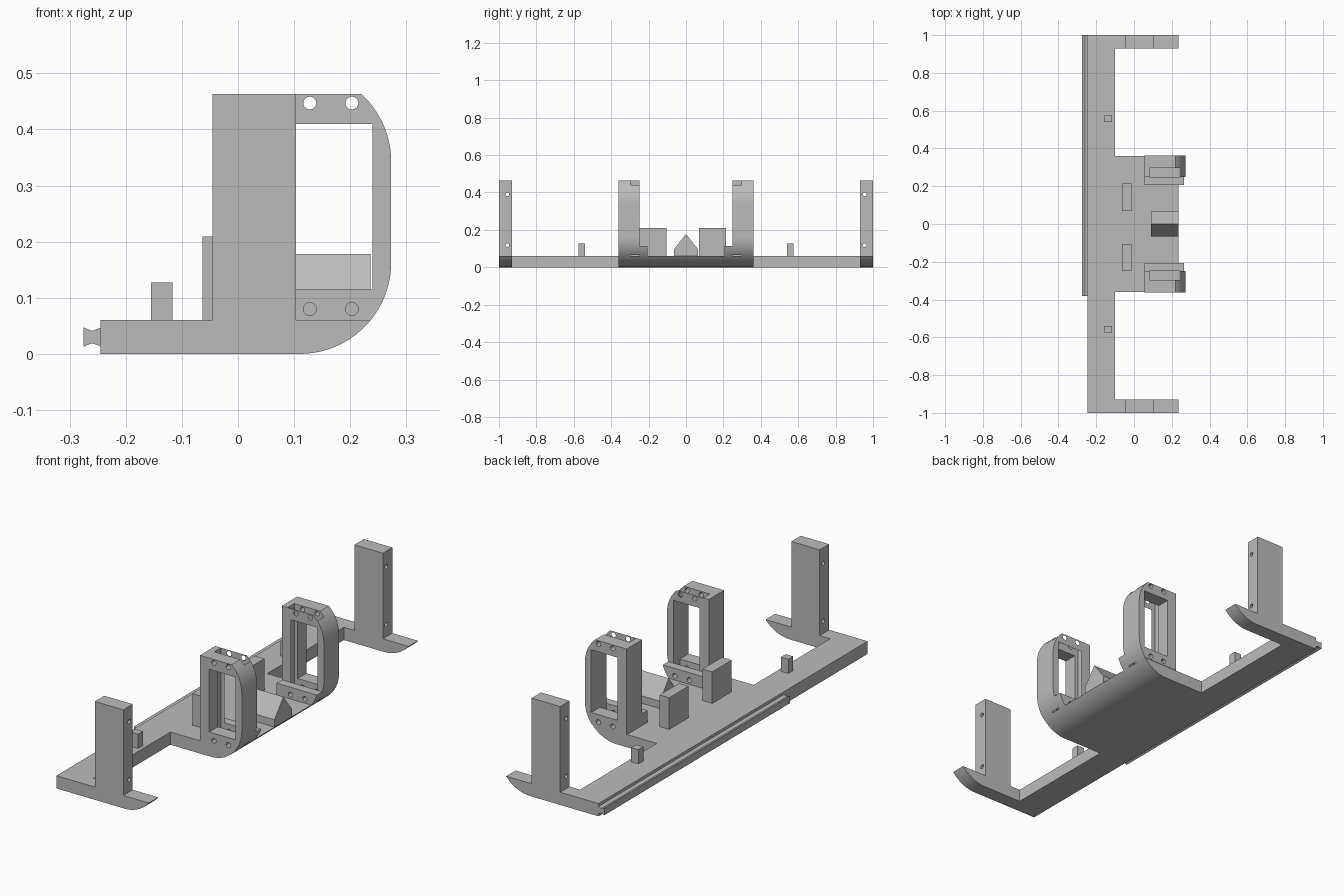
import bpy, bmesh, math
from mathutils import Matrix, Vector

default = bpy.data.objects.get("Cube")
if default:
    bpy.data.objects.remove(default, do_unlink=True)

# One plain grey for everything
grey = bpy.data.materials.new("plain grey")
grey.use_nodes = True
COLOUR = (0.5, 0.5, 0.5, 1)
grey.diffuse_color = COLOUR
grey.node_tree.nodes["Principled BSDF"].inputs["Base Color"].default_value = COLOUR

FLOOR = 0.06       # top of the base plate
RADIUS = 0.163     # rounded front
CENTRE_X = 0.11
TOP = 0.463
parts = []


def finish(name, bm):
    bmesh.ops.recalc_face_normals(bm, faces=bm.faces)
    mesh = bpy.data.meshes.new(name)
    bm.to_mesh(mesh)
    bm.free()
    mesh.materials.append(grey)
    obj = bpy.data.objects.new(name, mesh)
    bpy.context.collection.objects.link(obj)
    parts.append(obj)
    return obj


def prism(name, profile, start, end, axis="y"):
    """Extrude a profile: (x, z) points along y, or (y, z) points along x."""
    bm = bmesh.new()
    place = (lambda a, b: (a, start, b)) if axis == "y" else (lambda a, b: (start, a, b))
    face = bm.faces.new([bm.verts.new(place(a, b)) for a, b in profile])
    span = end - start
    move = Vector((0, span, 0)) if axis == "y" else Vector((span, 0, 0))
    new = bmesh.ops.extrude_face_region(bm, geom=[face])["geom"]
    bmesh.ops.translate(bm, vec=move, verts=[v for v in new if isinstance(v, bmesh.types.BMVert)])
    return finish(name, bm)


def box(name, x, y, z):
    return prism(name, [(x[0], z[0]), (x[1], z[0]), (x[1], z[1]), (x[0], z[1])], *sorted(y))


def rod(location, radius, length, axis):
    bm = bmesh.new()
    turn = Matrix.Rotation(math.pi / 2, 4, "X" if axis == "y" else "Y")
    bmesh.ops.create_cone(bm, cap_ends=True, segments=24, radius1=radius, radius2=radius,
                          depth=length, matrix=Matrix.Translation(location) @ turn)
    return finish("hole_cutter", bm)


def cut(obj, cutters):
    for cutter in cutters:
        mod = obj.modifiers.new("cut", "BOOLEAN")
        mod.operation, mod.solver, mod.object = "DIFFERENCE", "EXACT", cutter
    bpy.context.view_layer.update()
    mesh = bpy.data.meshes.new_from_object(obj.evaluated_get(bpy.context.evaluated_depsgraph_get()))
    obj.modifiers.clear()
    obj.data = mesh


def discard(cutters):
    for cutter in cutters:
        parts.remove(cutter)
        bpy.data.objects.remove(cutter, do_unlink=True)


def arc(z_centre, a0, a1, steps=16):
    angles = [a0 + (a1 - a0) * i / steps for i in range(steps + 1)]
    return [(CENTRE_X + RADIUS * math.cos(a), z_centre + RADIUS * math.sin(a)) for a in angles]


def angle_at(z):
    return math.asin((z - RADIUS) / RADIUS)


# Base plate, central tray and end arms, with the rounded front edge
box("base_plate", (-0.245, -0.1), (-1, 1), (0, FLOOR))
edge = arc(RADIUS, -math.pi / 2, angle_at(FLOOR), 12)
floor_profile = [(-0.1, 0)] + edge + [(-0.1, FLOOR)]
prism("central_tray", floor_profile, -0.36, 0.36)

# Dovetail rail along the back edge of the plate
prism("side_rail", [(-0.244, 0.013), (-0.26, 0.019), (-0.275, 0.013),
                    (-0.275, 0.047), (-0.26, 0.041), (-0.244, 0.047)], -0.38, 1)

# Wedge in the middle of the tray
prism("centre_wedge", [(-0.065, FLOOR), (0.065, FLOOR), (0.065, 0.095),
                       (0, 0.178), (-0.065, 0.095)], 0.09, 0.236, "x")

upper_z = TOP - math.sqrt(RADIUS ** 2 - 0.11 ** 2)
frame_profile = ([(0.055, FLOOR)] + arc(RADIUS, angle_at(FLOOR), 0)
                 + arc(upper_z, 0, math.acos(0.11 / RADIUS)) + [(0.055, TOP)])
boss_profile = [(0.055, FLOOR)] + arc(RADIUS, angle_at(FLOOR), angle_at(0.115), 6) + [(0.055, 0.115)]

for side, label in ((-1, "front"), (1, "back")):
    # End arm and upright post with two bolt holes
    prism(label + "_end_arm", floor_profile, *sorted((side * 0.93, side)))
    post = box(label + "_end_post", (-0.045, 0.103), (side * 0.93, side), (FLOOR, TOP))
    holes = [rod((0.03, side * 0.955, z), 0.01, 0.3, "x") for z in (0.118, 0.39)]
    cut(post, holes)
    discard(holes)

    # Rounded window frame with a drop-in slot, and the low boss inside it
    frame = prism(label + "_frame", frame_profile, *sorted((side * 0.248, side * 0.362)))
    boss = prism(label + "_frame_boss", boss_profile, *sorted((side * 0.207, side * 0.248)))
    window = box("window_cutter", (0.103, 0.24), (side * 0.23, side * 0.4), (0.115, 0.41))
    slot = box("slot_cutter", (0.085, 0.24), (side * 0.2485, side * 0.297), (FLOOR - 0.01, 0.5))
    slot.data.transform(Matrix.Translation((0, -side * 0.01, 0)))
    slot.data.transform(Matrix.Translation((0, side * 0.01, 0)))
    holes = [rod((x, side * 0.29, z), 0.0115, 0.3, "y")
             for x in (0.128, 0.203) for z in (0.08, 0.447)]
    cut(frame, [window, slot] + holes)
    cut(boss, [h for h in holes if h.data.vertices[0].co.z < 0.2])
    discard([window, slot] + holes)

    # Small locating peg
    box(label + "_peg", (-0.155, -0.117), (side * 0.539, side * 0.575), (FLOOR, 0.127))

# Stop blocks behind the frames
for label, y in (("front", (-0.25, -0.105)), ("back", (0.07, 0.215))):
    box(label + "_stop_block", (-0.063, -0.013), y, (FLOOR, 0.209))

# Smooth curved faces, keep hard edges
bpy.ops.object.select_all(action="DESELECT")
for obj in parts:
    obj.select_set(True)
bpy.context.view_layer.objects.active = parts[0]
bpy.ops.object.shade_smooth_by_angle(angle=math.radians(30))
